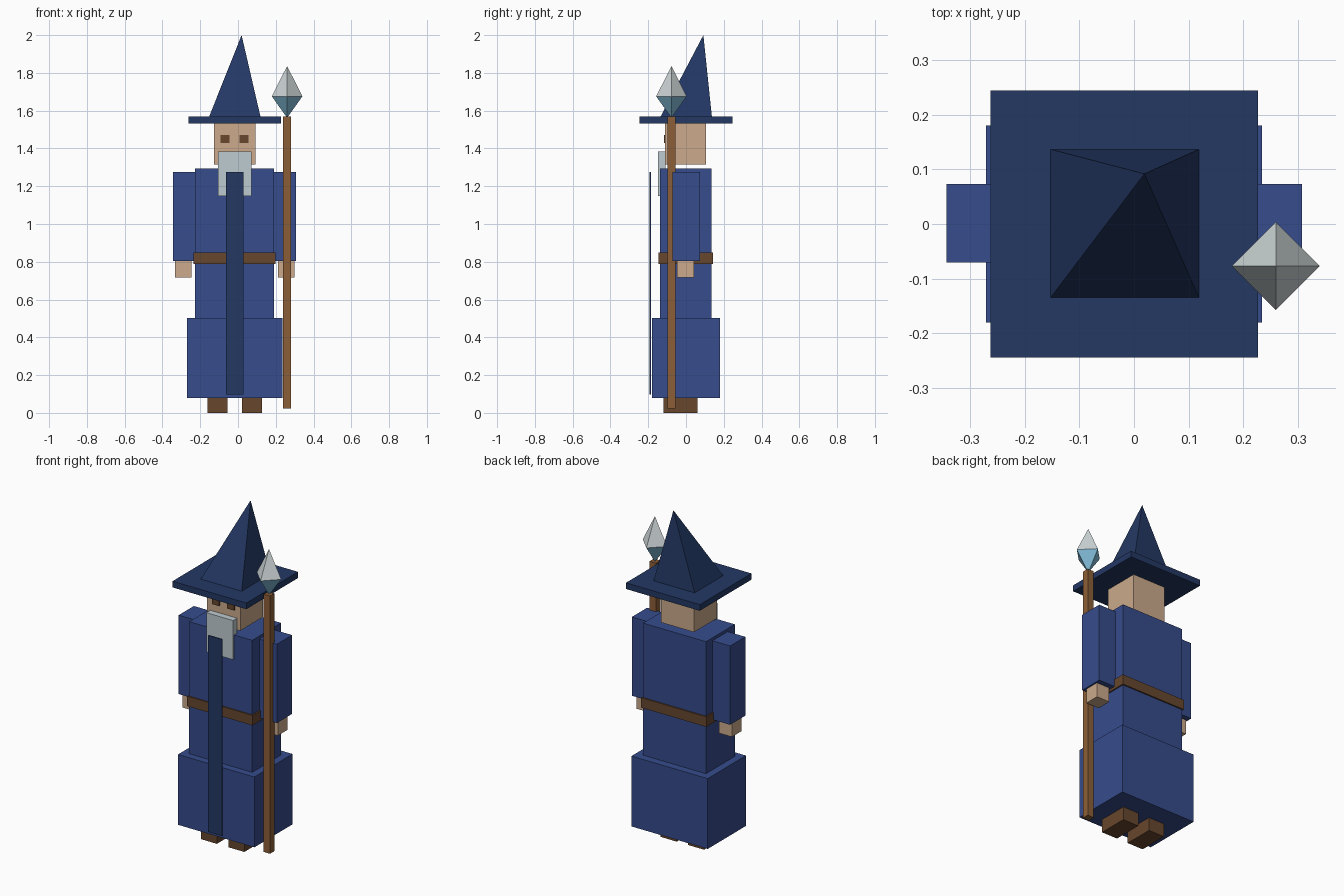
import bpy
import bmesh

if "Cube" in bpy.data.objects:
    bpy.data.objects.remove(bpy.data.objects["Cube"])


def material(name, r, g, b):
    """Flat material from sRGB 0-255 values."""
    lin = [((c / 255 + 0.055) / 1.055) ** 2.4 for c in (r, g, b)]
    m = bpy.data.materials.new(name)
    m.diffuse_color = (*lin, 1)
    m.use_nodes = True
    m.node_tree.nodes["Principled BSDF"].inputs["Base Color"].default_value = m.diffuse_color
    return m


ROBE = material("robe blue", 54, 76, 140)
HAT = material("navy", 35, 56, 100)
SKIN = material("skin", 204, 170, 140)
BROWN = material("dark brown leather", 103, 70, 45)
WOOD = material("staff wood", 140, 95, 55)
BEARD = material("beard grey", 190, 203, 209)
GEM_TOP = material("pale crystal", 205, 213, 214)
GEM_LOW = material("blue crystal", 130, 188, 216)


def finish(name, bm, *mats):
    bmesh.ops.recalc_face_normals(bm, faces=bm.faces)
    me = bpy.data.meshes.new(name)
    bm.to_mesh(me)
    bm.free()
    for m in mats:
        me.materials.append(m)
    ob = bpy.data.objects.new(name, me)
    bpy.context.collection.objects.link(ob)
    return ob


def box(name, xs, ys, zs, mat):
    bm = bmesh.new()
    bmesh.ops.create_cube(bm, size=1)
    for v in bm.verts:
        v.co = [r[0] if c < 0 else r[1] for c, r in zip(v.co, (xs, ys, zs))]
    return finish(name, bm, mat)


def fan(bm, ring, apex):
    """Join a closed ring of vertices to an apex."""
    tip = bm.verts.new(apex)
    return [bm.faces.new((ring[i], ring[(i + 1) % len(ring)], tip))
            for i in range(len(ring))]


CX = -0.018  # body centre line


def centred(name, half, ys, zs, mat):
    return box(name, (CX - half, CX + half), ys, zs, mat)


# Robe, belt and sash
centred("robe_skirt", 0.253, (-0.181, 0.181), (0.08, 0.502), ROBE)
centred("robe_torso", 0.209, (-0.138, 0.135), (0.502, 1.294), ROBE)
centred("belt", 0.217, (-0.146, 0.143), (0.788, 0.848), BROWN)
centred("front_sash", 0.046, (-0.192, -0.185), (0.097, 1.276), HAT)

# Head and beard
centred("head", 0.110, (-0.110, 0.107), (1.314, 1.531), SKIN)
centred("beard", 0.089, (-0.148, -0.109), (1.149, 1.384), BEARD)

# Paired parts, offset from the centre line
for side, s in (("left", -1), ("right", 1)):
    def paired(name, a, b, ys, zs, mat):
        xs = sorted((CX + s * a, CX + s * b))
        box(f"{side}_{name}", xs, ys, zs, mat)
    paired("sleeve", 0.209, 0.326, (-0.071, 0.073), (0.803, 1.276), ROBE)
    paired("hand", 0.229, 0.316, (-0.048, 0.042), (0.716, 0.803), SKIN)
    paired("shoe", 0.038, 0.144, (-0.120, 0.060), (0.0, 0.08), BROWN)
    paired("eye", 0.026, 0.074, (-0.117, -0.109), (1.428, 1.470), BROWN)

# Hat: square brim and leaning pyramid
centred("hat_brim", 0.245, (-0.245, 0.245), (1.531, 1.568), HAT)
bm = bmesh.new()
ring = [bm.verts.new((x, y, 1.568)) for x, y in
        ((-0.153, -0.135), (0.119, -0.135), (0.119, 0.137), (-0.153, 0.137))]
fan(bm, ring, (0.019, 0.092, 2.0))
bm.faces.new(ring)
finish("hat_point", bm, HAT)

# Staff with a two-tone crystal
SX, SY = 0.260, -0.077
box("staff", (SX - 0.021, SX + 0.021), (SY - 0.021, SY + 0.021),
    (0.022, 1.568), WOOD)
bm = bmesh.new()
ring = [bm.verts.new((SX + dx * 0.081, SY + dy * 0.081, 1.676))
        for dx, dy in ((1, 0), (0, 1), (-1, 0), (0, -1))]
fan(bm, ring, (SX, SY, 1.836))
for f in fan(bm, ring, (SX, SY, 1.562)):
    f.material_index = 1
finish("staff_crystal", bm, GEM_TOP, GEM_LOW)
